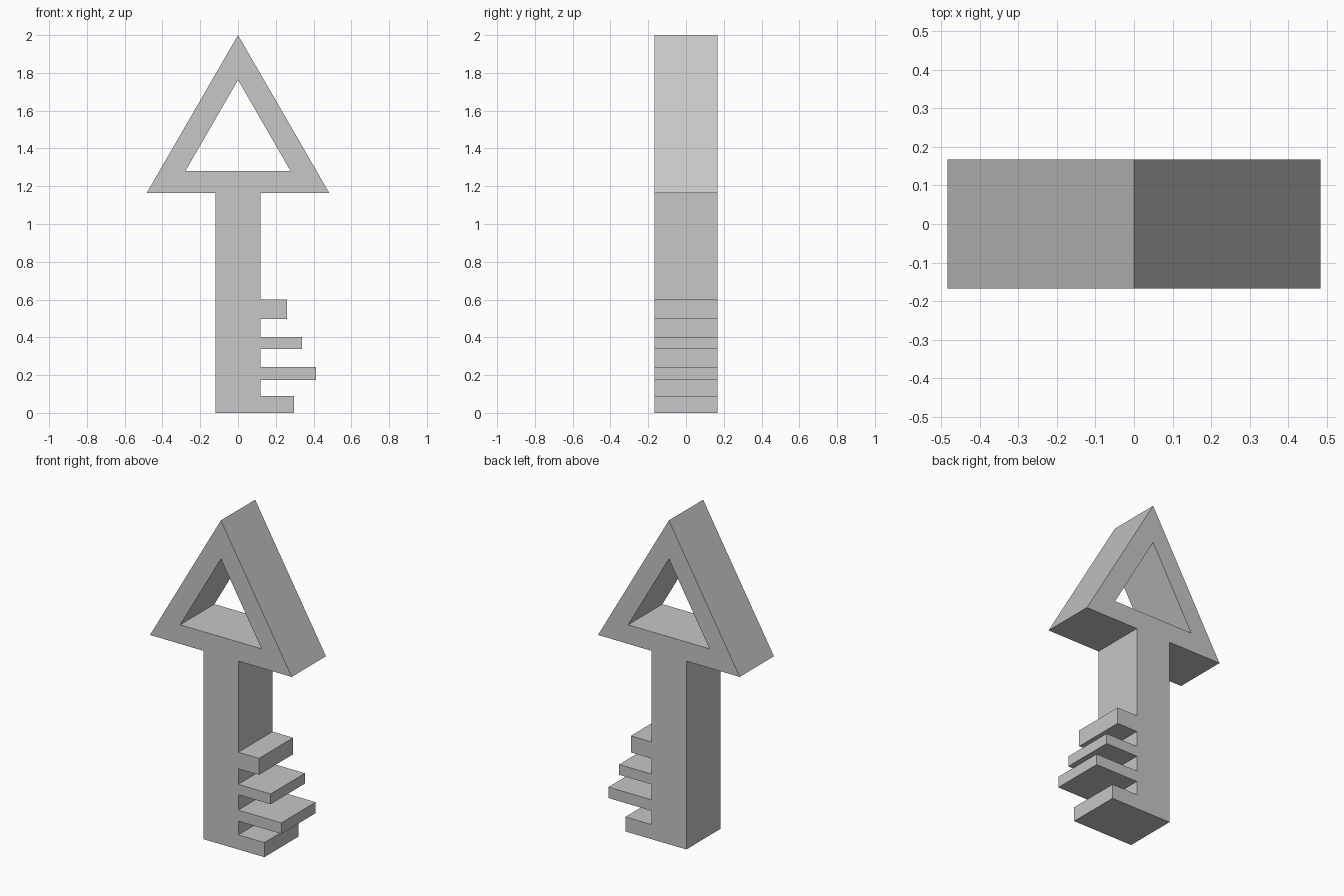
import bpy
import bmesh
from mathutils import Vector

cube = bpy.data.objects.get("Cube")
if cube:
    bpy.data.objects.remove(cube, do_unlink=True)

HALF_DEPTH = 0.167
SHAFT = 0.119            # half width of the shaft
BOW_BASE = 1.163         # underside of the triangular bow
BOW_HALF = 0.484

# Teeth, from the tip up: bottom, top, reach
TEETH = [(0.0, 0.09, 0.297), (0.175, 0.243, 0.413),
         (0.338, 0.402, 0.34), (0.498, 0.6, 0.26)]

# Single grey material
grey = bpy.data.materials.new("plain_grey")
grey.use_nodes = True
colour = (0.57, 0.57, 0.57, 1.0)
grey.diffuse_color = colour
grey.node_tree.nodes["Principled BSDF"].inputs["Base Color"].default_value = colour

# Outline: shaft bottom, stepped teeth, then the triangular bow
outline = [(-SHAFT, 0.0)]
for bottom, top, reach in TEETH:
    if bottom > 0:
        outline.append((SHAFT, bottom))
    outline += [(reach, bottom), (reach, top), (SHAFT, top)]
outline += [(SHAFT, BOW_BASE), (BOW_HALF, BOW_BASE), (0.0, 2.0),
            (-BOW_HALF, BOW_BASE), (-SHAFT, BOW_BASE)]

# Triangular opening in the bow
opening = [(-0.278, 1.281), (0.278, 1.281), (0.0, 1.763)]


def add_loop(bm, points):
    verts = [bm.verts.new((x, -HALF_DEPTH, z)) for x, z in points]
    return [bm.edges.new((v, verts[(i + 1) % len(verts)]))
            for i, v in enumerate(verts)]


# Fill the profile around the opening and extrude it into a solid key
bm = bmesh.new()
edges = add_loop(bm, outline) + add_loop(bm, opening)
bmesh.ops.triangle_fill(bm, edges=edges, use_beauty=True, normal=Vector((0, -1, 0)))
result = bmesh.ops.extrude_face_region(bm, geom=bm.faces[:], use_keep_orig=True)
moved = [g for g in result["geom"] if isinstance(g, bmesh.types.BMVert)]
bmesh.ops.translate(bm, verts=moved, vec=(0, 2 * HALF_DEPTH, 0))
bmesh.ops.recalc_face_normals(bm, faces=bm.faces[:])

mesh = bpy.data.meshes.new("key")
bm.to_mesh(mesh)
bm.free()
mesh.materials.append(grey)
key = bpy.data.objects.new("key", mesh)
bpy.context.collection.objects.link(key)
